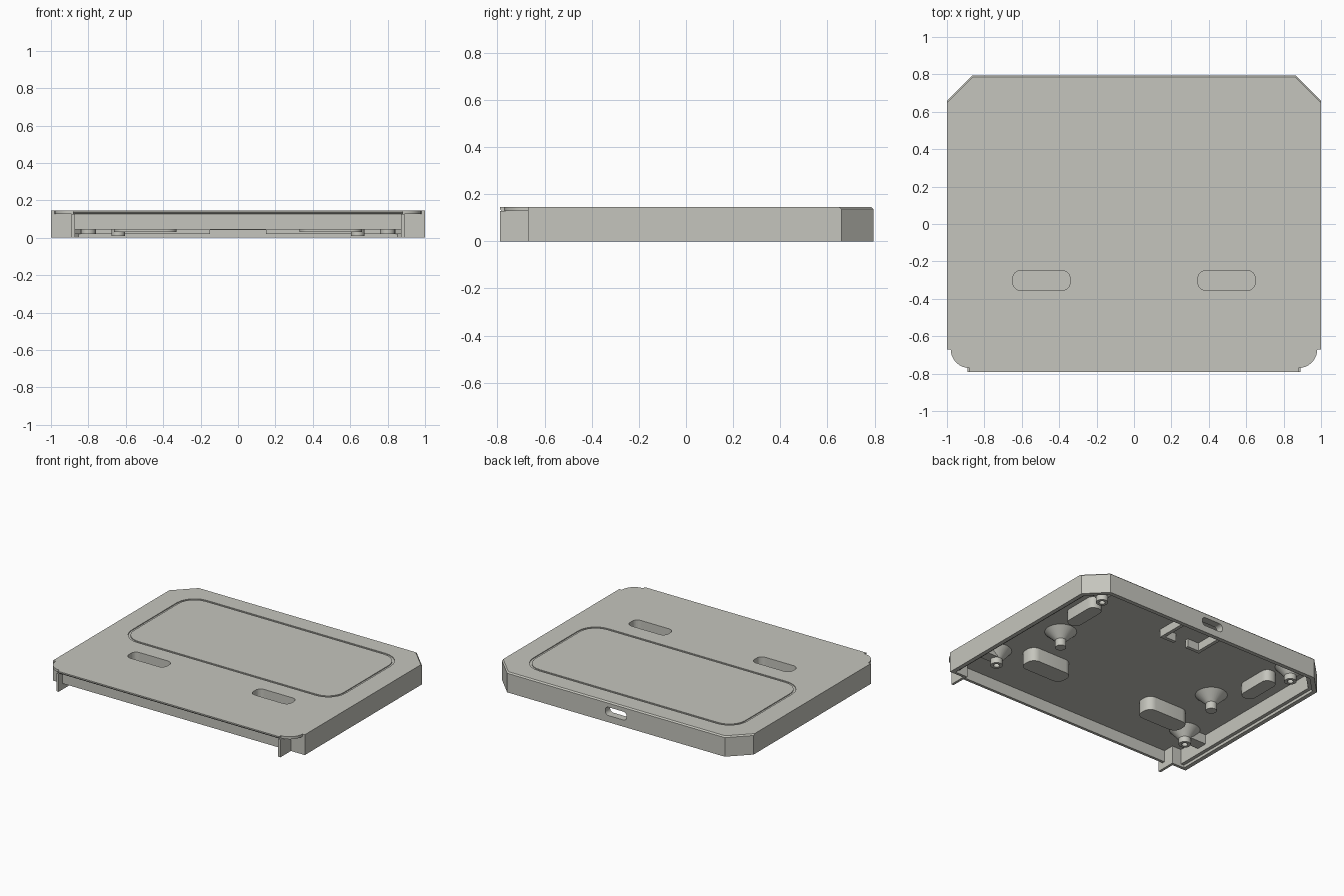
import bpy, bmesh, math
from mathutils import Vector

if "Cube" in bpy.data.objects:
    bpy.data.objects.remove(bpy.data.objects["Cube"])

grey = bpy.data.materials.new("warm_grey")
grey.diffuse_color = (0.56, 0.56, 0.51, 1)
grey.use_nodes = True
grey.node_tree.nodes["Principled BSDF"].inputs["Base Color"].default_value = grey.diffuse_color

UNDER, TOP = 0.128, 0.146   # underside and top of the lid plate


def finish(name, bm, cutter=False):
    bmesh.ops.recalc_face_normals(bm, faces=bm.faces)
    me = bpy.data.meshes.new(name)
    bm.to_mesh(me)
    bm.free()
    me.materials.append(grey)
    ob = bpy.data.objects.new(name, me)
    bpy.context.collection.objects.link(ob)
    if cutter:
        ob.hide_render = True
        ob.hide_set(True)
    return ob


def prism(name, loop, z0, z1, hole=None, cutter=False, bevel=None):
    """Extrude an outline; hole is an inner outline with the same point count."""
    bm = bmesh.new()
    rings = [[bm.verts.new((x, y, z)) for x, y in lp]
             for lp in ([loop, hole] if hole else [loop]) for z in (z0, z1)]
    n = len(loop)
    for i in range(n):
        j = (i + 1) % n
        for k in range(0, len(rings), 2):
            a, b = rings[k], rings[k + 1]
            bm.faces.new((a[i], a[j], b[j], b[i]))
        if hole:
            for k in (0, 1):
                a, b = rings[k], rings[k + 2]
                bm.faces.new((a[i], a[j], b[j], b[i]))
    if not hole:
        bm.faces.new(rings[0])
        bm.faces.new(rings[1])
    if bevel:
        bmesh.ops.recalc_face_normals(bm, faces=bm.faces)
        edges = [e for e in bm.edges if bevel(*[v.co for v in e.verts])]
        bmesh.ops.bevel(bm, geom=edges, offset=0.009, segments=1, affect='EDGES')
    return finish(name, bm, cutter)


def rounded(cx, cy, w, d, r, seg=6):
    pts = []
    for q, (sx, sy) in enumerate(((1, 1), (-1, 1), (-1, -1), (1, -1))):
        for i in range(seg + 1):
            a = math.radians(90 * (q + i / seg))
            pts.append((cx + sx * (w / 2 - r) + r * math.cos(a),
                        cy + sy * (d / 2 - r) + r * math.sin(a)))
    return pts


def rect(x0, x1, y0, y1):
    return [(x0, y0), (x1, y0), (x1, y1), (x0, y1)]


def mirrored(half):
    return half + [(-x, y) for x, y in reversed(half)]


def lathe(name, profile, cx, cy, seg=28):
    bm = bmesh.new()
    rings = []
    for r, z in profile:
        rings.append([bm.verts.new((cx + r * math.cos(2 * math.pi * i / seg),
                                    cy + r * math.sin(2 * math.pi * i / seg), z))
                      for i in range(seg)])
    for a, b in zip(rings, rings[1:]):
        for i in range(seg):
            j = (i + 1) % seg
            bm.faces.new((a[i], a[j], b[j], b[i]))
    bm.faces.new(rings[-1])
    return finish(name, bm)


def cut(ob, cutter):
    m = ob.modifiers.new("cut", 'BOOLEAN')
    m.operation, m.solver, m.object = 'DIFFERENCE', 'EXACT', cutter


# Lid plate: clipped back corners, rounded front corners
arc = [(0.88 + 0.1 * math.cos(math.radians(-a)), -0.67 + 0.1 * math.sin(math.radians(-a)))
       for a in range(90, -1, -10)]
plate_half = [(0.88, -0.79)] + arc + [(1, -0.67), (1, 0.66), (0.865, 0.795)]


def plate_bevel(a, b):
    top_back = min(a.z, b.z) > 0.14 and min(a.y, b.y) > 0.65
    front_under = max(a.z, b.z) < 0.13 and max(a.y, b.y) < -0.78
    return top_back or front_under


plate = prism("lid_plate", mirrored(plate_half), UNDER, TOP, bevel=plate_bevel)

# Shallow groove framing the panel on top
groove = prism("panel_groove_cutter", rounded(0, 0.265, 1.70, 0.79, 0.14),
               TOP - 0.006, TOP + 0.02, rounded(0, 0.265, 1.668, 0.758, 0.124), cutter=True)
cut(plate, groove)

# Outer wall, including the L-shaped fins beside the front opening
wall_out = [(0.89, -0.79), (0.89, -0.67), (1, -0.67), (1, 0.66), (0.865, 0.795)]


def wall_loop(t):
    inner = [(0.872, -0.79), (0.872, -0.65), (1 - t, -0.65),
             (1 - t, 0.66 - t * 0.42), (0.865 - t * 0.42, 0.795 - t)]
    right = wall_out + [(-x, y) for x, y in reversed(wall_out)]
    back = [(-x, y) for x, y in inner] + list(reversed(inner))
    return right + back


wall = prism("outer_wall", wall_loop(0.03), 0, UNDER)

# Inner ledge stepped up from the rim of the wall
ledge_out = [(0.97, -0.65), (0.97, 0.647), (0.852, 0.765)]
ledge_in = [(0.945, -0.65), (0.945, 0.637), (0.842, 0.74)]
ledge = prism("inner_ledge", mirrored(ledge_out) +
              [(-x, y) for x, y in ledge_in] + ledge_in[::-1], 0.02, UNDER)
notch = prism("ledge_notch_cutter", rect(-0.15, 0.15, 0.70, 0.767), -0.05, 0.042, cutter=True)
cut(ledge, notch)

# Cable port through the back wall
bm = bmesh.new()
port_shape = rounded(0, 0.078, 0.17, 0.06, 0.026)
near, far = [[bm.verts.new((x, y, z)) for x, z in port_shape] for y in (0.68, 0.85)]
bm.faces.new(near)
bm.faces.new(far)
for i in range(len(near)):
    j = (i + 1) % len(near)
    bm.faces.new((near[i], near[j], far[j], far[i]))
port = finish("port_cutter", bm, True)
cut(wall, port)
cut(ledge, port)

# Recessed wall across the front opening
prism("front_wall", rect(-0.872, 0.872, -0.75, -0.73), 0.045, UNDER)

for side, s in (("right", 1), ("left", -1)):
    # Finger slot: a closed pocket hanging below the plate
    slot = prism(side + "_slot_cutter", rounded(s * 0.495, -0.302, 0.305, 0.105, 0.04),
                 0.045, 0.2, cutter=True)
    pocket = prism(side + "_slot_pocket", rounded(s * 0.495, -0.302, 0.335, 0.135, 0.055),
                   0.03, UNDER + 0.002)
    cut(pocket, slot)
    cut(plate, slot)
    # Side block beneath the panel
    prism(side + "_side_block", rounded(s * 0.74, 0.38, 0.10, 0.28, 0.045), 0.046, UNDER)
    # Flared locating peg
    lathe(side + "_peg", [(0.105, UNDER), (0.036, 0.062), (0.036, 0.01)], s * 0.64, 0.02)
    # Flared screw posts with blind holes
    for end, y in (("back", 0.63), ("front", -0.44)):
        lathe(f"{side}_{end}_screw_post",
              [(0.10, UNDER), (0.04, 0.06), (0.04, 0.02), (0.02, 0.02), (0.02, 0.1)],
              s * 0.80, y)
    # Rib tying the front post to the side wall
    prism(side + "_post_rib", rect(*sorted((s * 0.82, s * 0.947)), -0.48, -0.40), 0.06, UNDER)
    # L-shaped bracket holding the board at the port
    prism(side + "_port_bracket",
          [(s * x, y) for x, y in ((0.05, 0.46), (0.165, 0.46), (0.165, 0.69),
                                   (0.14, 0.69), (0.14, 0.485), (0.05, 0.485))],
          0.07, UNDER)

# Smooth the round parts, keep hard edges
for ob in bpy.data.objects:
    ob.select_set(not ob.hide_render)
bpy.context.view_layer.objects.active = plate
bpy.ops.object.shade_smooth_by_angle(angle=math.radians(30))
